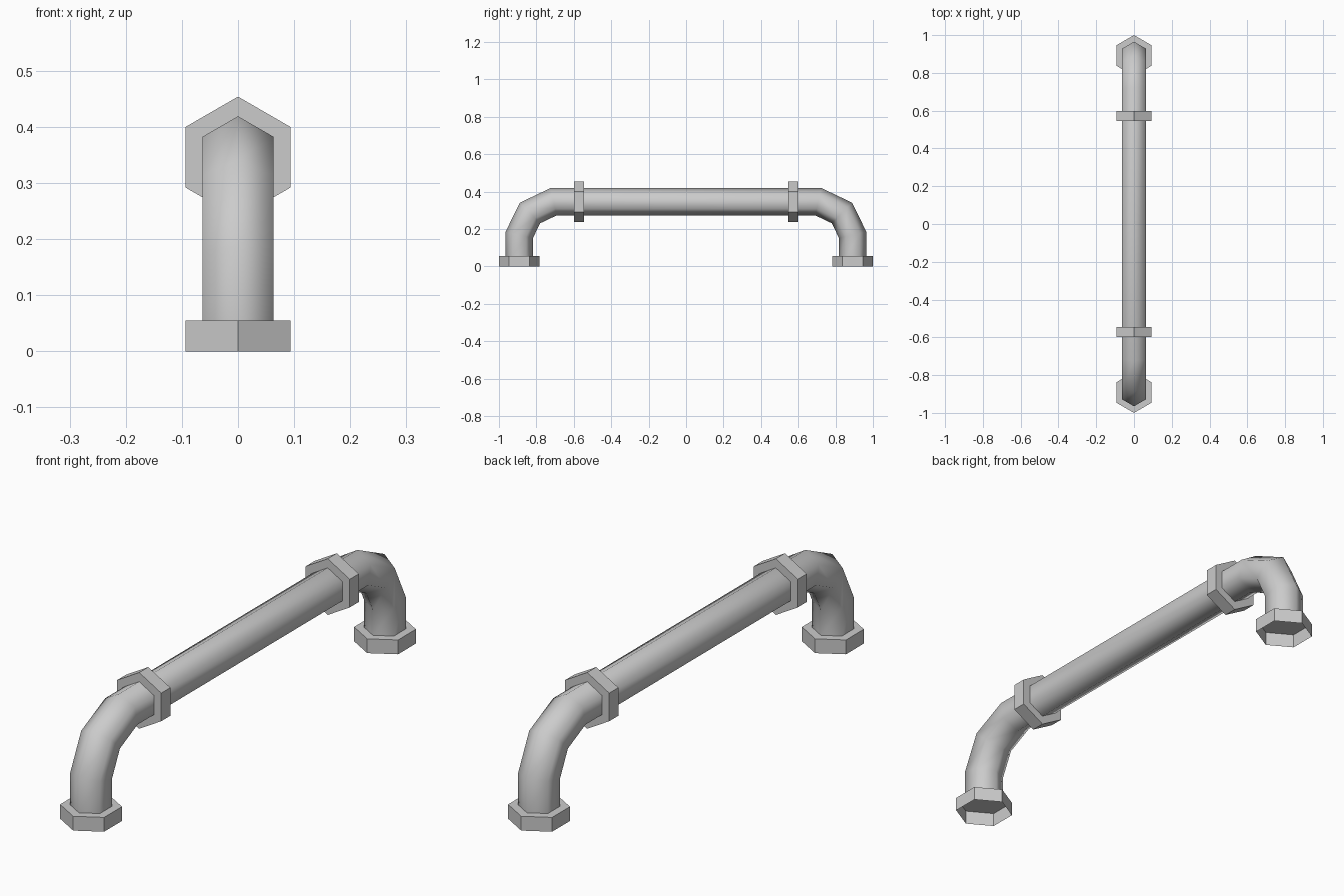
import bpy, bmesh, math
from mathutils import Vector, Matrix

if "Cube" in bpy.data.objects:
    bpy.data.objects.remove(bpy.data.objects["Cube"])

SIDES = 6
PIPE_R, COLLAR_R = 0.073, 0.108
AXIS_Z, LEG_Y, THICK = 0.346, 0.892, 0.055

grey = bpy.data.materials.new("pipe_grey")
grey.use_nodes = True
colour = (0.6, 0.6, 0.6, 1)
grey.diffuse_color = colour
grey.node_tree.nodes["Principled BSDF"].inputs["Base Color"].default_value = colour


def finish(bm, name, smooth=False):
    bmesh.ops.recalc_face_normals(bm, faces=bm.faces)
    for face in bm.faces:
        face.smooth = smooth
    mesh = bpy.data.meshes.new(name)
    bm.to_mesh(mesh)
    bm.free()
    mesh.materials.append(grey)
    obj = bpy.data.objects.new(name, mesh)
    bpy.context.collection.objects.link(obj)
    return obj


def sweep(name, path):
    """Hexagonal tube with mitred joints along a path in the y-z plane."""
    bm = bmesh.new()
    rings = []
    for i, p in enumerate(path):
        before = (p - path[i - 1]).normalized() if i else None
        after = (path[i + 1] - p).normalized() if i < len(path) - 1 else None
        before, after = before or after, after or before
        tangent = (before + after).normalized()
        out = Vector((0, -tangent.z, tangent.y)) / tangent.dot(before)
        ring = []
        for k in range(SIDES):
            a = math.tau * k / SIDES
            offset = out * math.cos(a) + Vector((math.sin(a), 0, 0))
            ring.append(bm.verts.new(p + offset * PIPE_R))
        rings.append(ring)
    for a, b in zip(rings, rings[1:]):
        for k in range(SIDES):
            n = (k + 1) % SIDES
            bm.faces.new((a[k], a[n], b[n], b[k]))
    return finish(bm, name, smooth=True)


def hex_nut(name, centre, rotation, open_bottom=False):
    bm = bmesh.new()
    bmesh.ops.create_cone(bm, cap_ends=True, segments=SIDES, radius1=COLLAR_R,
                          radius2=COLLAR_R, depth=THICK)
    # Put a corner on the local y axis
    if abs(max(v.co.y for v in bm.verts) - COLLAR_R) > 0.001:
        bmesh.ops.rotate(bm, verts=bm.verts, matrix=Matrix.Rotation(math.pi / 6, 3, 'Z'))
    if open_bottom:
        bm.normal_update()
        base = [f for f in bm.faces if f.normal.z < -0.9]
        bmesh.ops.delete(bm, geom=base, context='FACES_ONLY')
    obj = finish(bm, name)
    obj.location = centre
    obj.rotation_euler = rotation
    return obj


# Bent pipe: one half of the path, mirrored front to back
half = [(LEG_Y, THICK), (LEG_Y, 0.168), (0.834, 0.286), (0.708, AXIS_Z)]
path = [Vector((0, -y, z)) for y, z in half]
path += [Vector((0, y, z)) for y, z in reversed(half)]
sweep("bent_pipe", path)

# Collars around the pipe and hollow feet under its ends
for side, word in ((-1, "front"), (1, "back")):
    hex_nut(word + "_collar", (0, side * 0.572, AXIS_Z), (math.pi / 2, 0, 0))
    hex_nut(word + "_foot", (0, side * LEG_Y, THICK / 2), (0, 0, 0), open_bottom=True)
